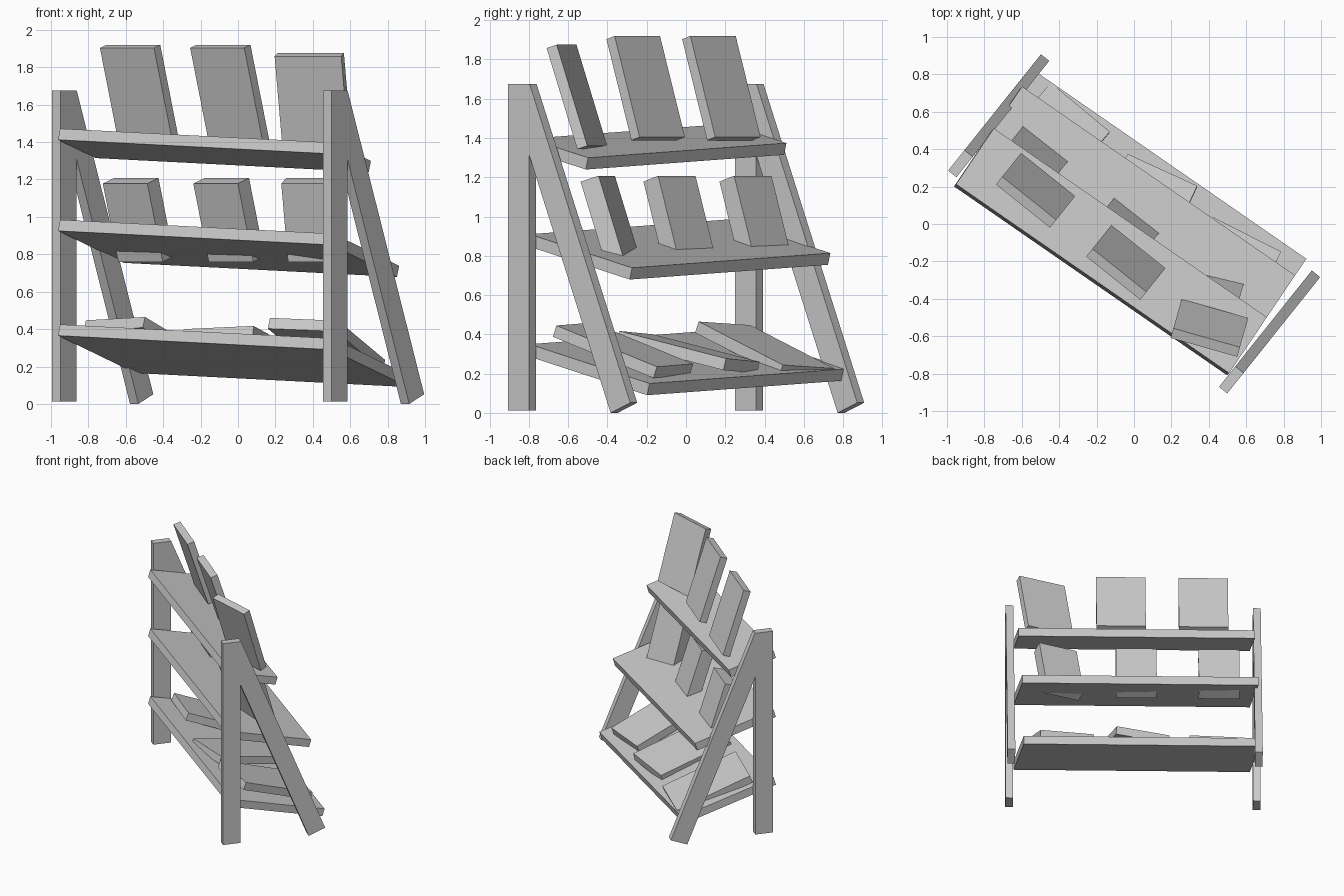
import bpy, bmesh
from math import radians, sin, cos
from mathutils import Vector, Matrix

if "Cube" in bpy.data.objects:
    bpy.data.objects.remove(bpy.data.objects["Cube"])

Z = Vector((0, 0, 1))


def slab(name, corner, u, v, t):
    """Box from a corner, two edge vectors and a thickness along u x v."""
    corner, u, v = Vector(corner), Vector(u), Vector(v)
    length = v.length
    v = v - u * (u.dot(v) / u.dot(u))
    v = v.normalized() * length
    n = u.cross(v).normalized() * t
    m = Matrix((u, v, n)).transposed().to_4x4()
    m.translation = corner + (u + v + n) / 2
    bm = bmesh.new()
    bmesh.ops.create_cube(bm, size=1, matrix=m)
    bmesh.ops.recalc_face_normals(bm, faces=bm.faces)
    mesh = bpy.data.meshes.new(name)
    bm.to_mesh(mesh)
    bm.free()
    ob = bpy.data.objects.new(name, mesh)
    bpy.context.collection.objects.link(ob)
    return ob


def axes(yaw):
    a = radians(yaw)
    return Vector((cos(a), sin(a), 0)), Vector((-sin(a), cos(a), 0))


# Side frames: one upright and one sloping leg each
e1, e2 = axes(-38.6)
lean = radians(22)
for side, s in (("left", -1), ("right", 1)):
    base = e1 * (s * 0.9265 - 0.0285)
    slab(side + "_upright_leg", base - e2 * 0.397 + Z * 0.012,
         e1 * 0.057, e2 * 0.137, 1.663)
    slab(side + "_sloping_leg", base + e2 * 0.271,
         e1 * 0.057, (e2 * cos(lean) + Z * sin(lean)) * 0.138, 1.75)

# Three sloping shelves, deeper towards the floor
for name, z, depth in (("bottom", 0.425, 0.737), ("middle", 0.985, 0.63), ("top", 1.472, 0.36)):
    slab(name + "_shelf", (-0.951, 0.213, z), (1.46, -1.01, -0.075),
         Vector((0.569, 0.8225, -0.272)) * depth, -0.062)


# Books leaning on the upper two shelves
def leaning_book(name, x, y, z, yaw, w, h, t, tilt=17.5):
    a, d = axes(yaw)
    k = radians(tilt)
    up = Z * cos(k) - d * sin(k)
    slab(name, Vector((x, y, z)) - a * w / 2, a * w, up * h, t)


for i, (x, y, z, yaw) in enumerate(((-0.459, 0.2645, 1.405, -38.6),
                                    (0.0235, -0.121, 1.405, -38.6),
                                    (0.4325, -0.452, 1.36, -15.8))):
    leaning_book(f"tall_book_{i + 1}", x, y, z, yaw, 0.37, 0.54, 0.056)
for i, (x, y, yaw) in enumerate(((-0.462, 0.443, -38.6),
                                 (0.022, 0.056, -38.6),
                                 (0.44, -0.277, -15.8))):
    leaning_book(f"thick_book_{i + 1}", x, y, 0.79, yaw, 0.305, 0.438, 0.1)

# Books lying on the bottom shelf: rear left corner, width edge, length edge
for i, (c, u, v) in enumerate((
        ((-0.813, 0.327, 0.447), (0.316, -0.262, 0.018), (0.38, 0.418, -0.22)),
        ((-0.29, -0.168, 0.40), (0.373, -0.171, 0.017), (0.251, 0.545, -0.14)),
        ((0.171, -0.475, 0.46), (0.365, -0.185, -0.015), (0.251, 0.512, -0.21)))):
    slab(f"flat_book_{i + 1}", c, u, v, -0.061)
